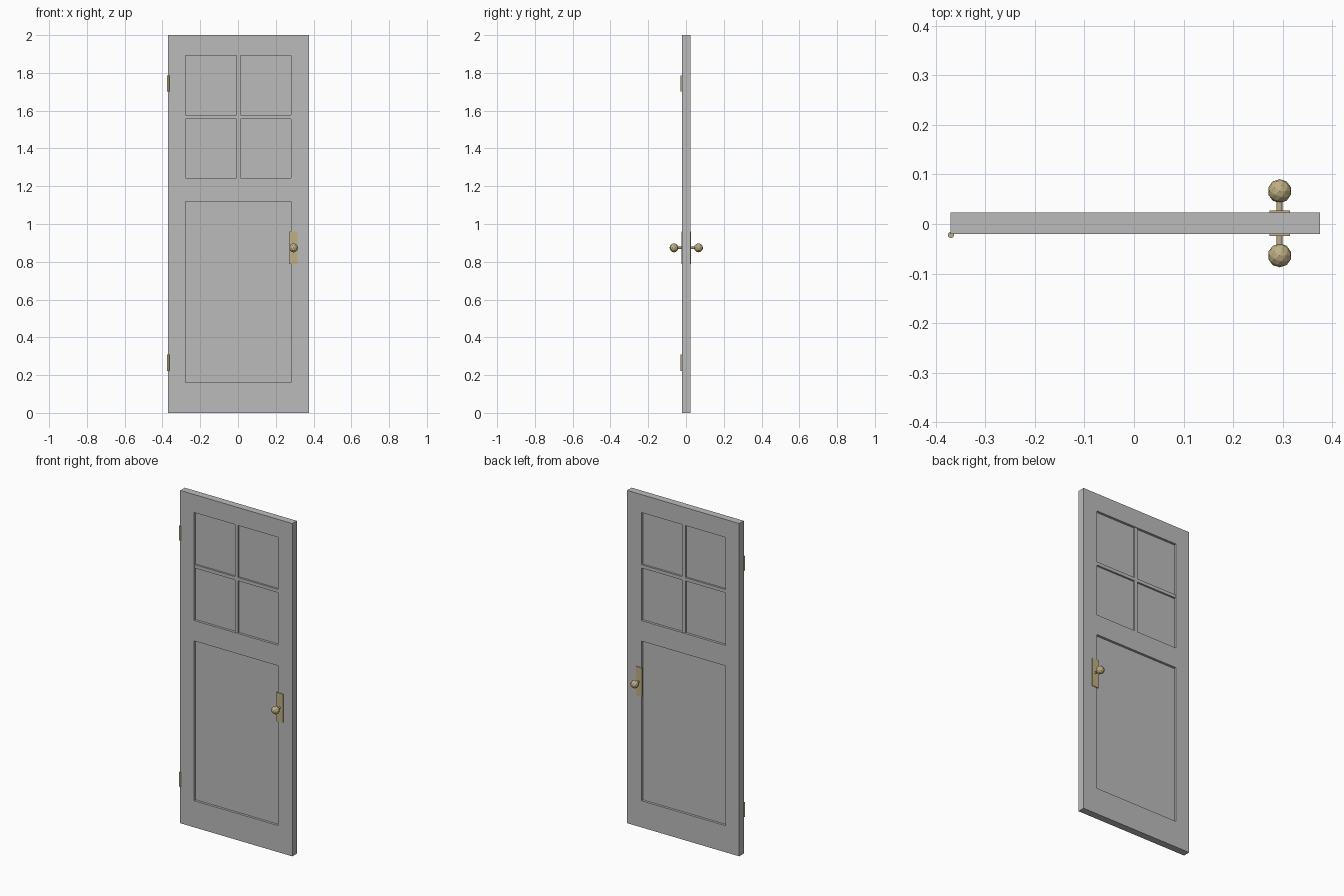
import bpy, bmesh, math
from mathutils import Matrix, Vector

if "Cube" in bpy.data.objects:
    bpy.data.objects.remove(bpy.data.objects["Cube"])


def material(name, color):
    m = bpy.data.materials.new(name)
    m.diffuse_color = (*color, 1)
    m.use_nodes = True
    m.node_tree.nodes["Principled BSDF"].inputs["Base Color"].default_value = m.diffuse_color
    return m


PAINT = material("grey paint", (0.50, 0.50, 0.50))
BRASS = material("aged brass", (0.52, 0.43, 0.23))
YC = 0.0015      # middle of the door's thickness


def finish(name, bm, mat):
    bmesh.ops.recalc_face_normals(bm, faces=bm.faces)
    me = bpy.data.meshes.new(name)
    bm.to_mesh(me)
    bm.free()
    ob = bpy.data.objects.new(name, me)
    bpy.context.collection.objects.link(ob)
    me.materials.append(mat)
    return ob


def slab(name, xs, zs, holes, y0, y1, mat):
    """Grid of cells in the xz plane, some left open, extruded in y."""
    bm = bmesh.new()
    grid = [[bm.verts.new((x, y0, z)) for z in zs] for x in xs]
    for i in range(len(xs) - 1):
        for j in range(len(zs) - 1):
            if (i, j) not in holes:
                bm.faces.new((grid[i][j], grid[i + 1][j],
                              grid[i + 1][j + 1], grid[i][j + 1]))
    ext = bmesh.ops.extrude_face_region(bm, geom=bm.faces[:], use_keep_orig=True)
    verts = [g for g in ext["geom"] if isinstance(g, bmesh.types.BMVert)]
    bmesh.ops.translate(bm, verts=verts, vec=(0, y1 - y0, 0))
    return finish(name, bm, mat)


def cylinder(name, r, length, center, axis, mat, sides):
    bm = bmesh.new()
    rot = Vector((0, 0, 1)).rotation_difference(Vector(axis)).to_matrix().to_4x4()
    bmesh.ops.create_cone(bm, cap_ends=True, segments=sides, radius1=r, radius2=r,
                          depth=length, matrix=Matrix.Translation(center) @ rot)
    return finish(name, bm, mat)


# Door frame with two openings
L, R = -0.278, 0.281
slab("door_frame", [-0.37, L, R, 0.375], [0, 0.16, 1.12, 1.243, 1.892, 2.0],
     {(1, 1), (1, 3)}, -0.02, 0.023, PAINT)

# Recessed infill panels
for name, z0, z1 in (("lower_panel", 0.16, 1.12), ("window_panel", 1.243, 1.892)):
    slab(name, [L, R], [z0, z1], set(), YC - 0.007, YC + 0.007, PAINT)

# Cross bars dividing the window
slab("window_bars", [L, -0.009, 0.012, R], [1.243, 1.557, 1.577, 1.892],
     {(0, 0), (2, 0), (0, 2), (2, 2)}, YC - 0.018, YC + 0.018, PAINT)

# Knob set on both sides
KX, KZ = 0.294, 0.874
for side, s in (("front", -1), ("back", 1)):
    face = YC + s * 0.0215
    slab(side + "_knob_plate", [KX - 0.021, KX + 0.021], [0.787, 0.96], set(),
         face - s * 0.002, face + s * 0.004, BRASS)
    cylinder(side + "_knob_stem", 0.006, 0.03, (KX, face + s * 0.015, KZ),
             (0, 1, 0), BRASS, 12)
    bm = bmesh.new()
    bmesh.ops.create_icosphere(bm, subdivisions=2, radius=0.024,
                               matrix=Matrix.Translation((KX, YC + s * 0.065, KZ)))
    finish(side + "_knob", bm, BRASS)

# Hinge barrels
for name, z in (("lower_hinge", 0.265), ("upper_hinge", 1.744)):
    cylinder(name, 0.0062, 0.086, (-0.3695, -0.022, z), (0, 0, 1), BRASS, 12)
